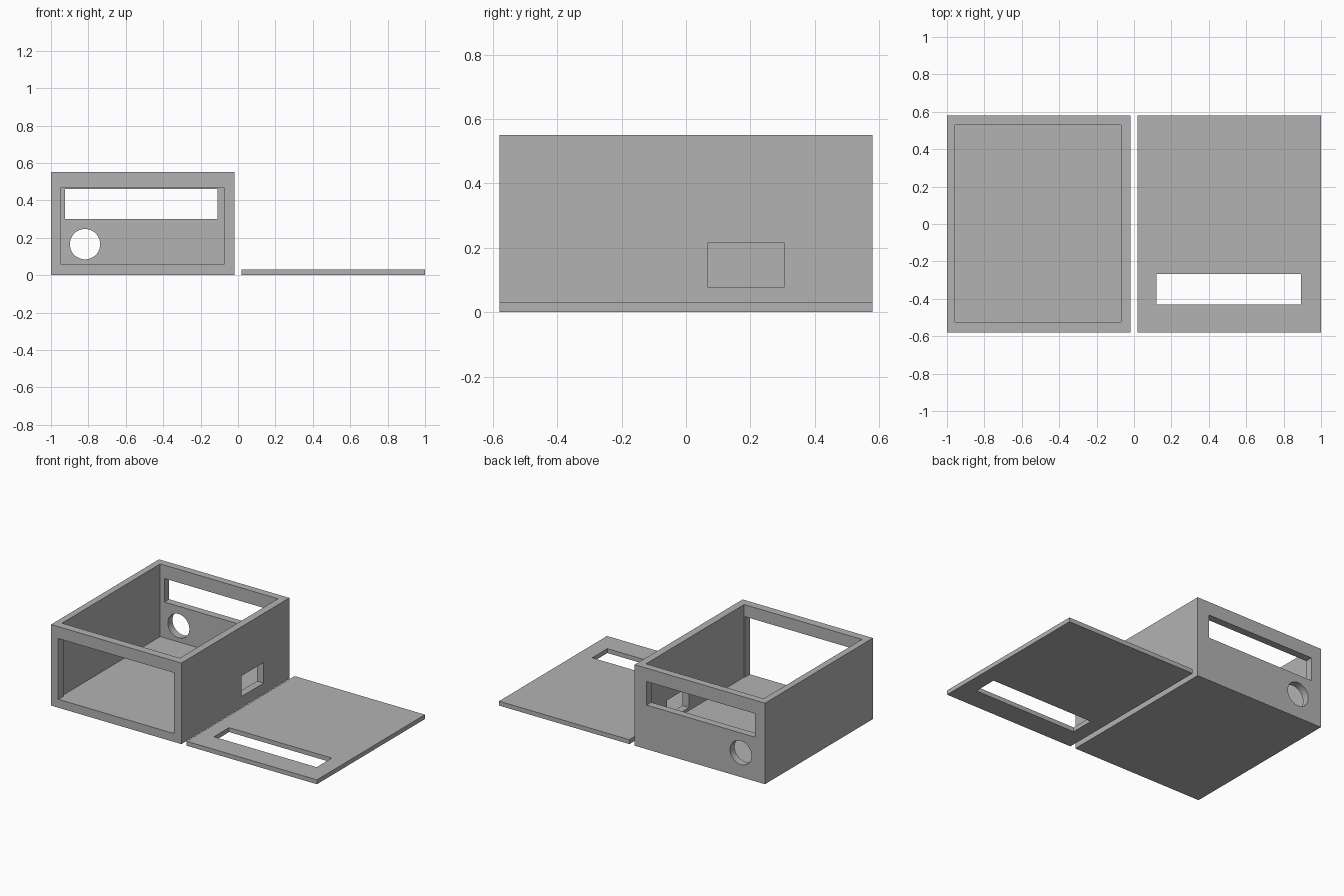
import bpy
from mathutils import Vector

cube = bpy.data.objects.get("Cube")
if cube:
    bpy.data.objects.remove(cube, do_unlink=True)

grey = bpy.data.materials.new("light grey plastic")
grey.use_nodes = True
colour = (0.45, 0.45, 0.45, 1)
grey.diffuse_color = colour
grey.node_tree.nodes["Principled BSDF"].inputs["Base Color"].default_value = colour


def block(name, low, high):
    """Box between two opposite corners."""
    low, high = Vector(low), Vector(high)
    bpy.ops.mesh.primitive_cube_add(size=1)
    obj = bpy.context.object
    obj.name = name
    for v in obj.data.vertices:
        v.co = [(low[i] + high[i]) / 2 + v.co[i] * (high[i] - low[i]) for i in range(3)]
    obj.data.materials.append(grey)
    return obj


def cut(body, cutter):
    """Subtract a cutter from a body, then discard the cutter."""
    cutter.hide_render = True
    mod = body.modifiers.new("cut", "BOOLEAN")
    mod.operation, mod.solver, mod.object = "DIFFERENCE", "EXACT", cutter
    bpy.context.view_layer.objects.active = body
    bpy.ops.object.modifier_apply(modifier=mod.name)
    bpy.data.objects.remove(cutter, do_unlink=True)


DEPTH = 0.58    # half depth of both parts
FLOOR = 0.057   # floor thickness of the case

# Open-topped case
case = block("case", (-1, -DEPTH, 0), (-0.02, DEPTH, 0.551))
cut(case, block("cavity", (-0.956, -0.525, FLOOR), (-0.07, 0.53, 0.7)))
# Wide window in the front wall
cut(case, block("front_window", (-0.946, -0.7, FLOOR), (-0.075, -0.4, 0.47)))
# Slot and round hole in the back wall
cut(case, block("back_slot", (-0.925, 0.4, 0.3), (-0.11, 0.7, 0.46)))
bpy.ops.mesh.primitive_cylinder_add(vertices=64, radius=0.081, depth=0.3,
                                    location=(-0.818, 0.55, 0.166),
                                    rotation=(1.5707963, 0, 0))
round_hole = bpy.context.object
round_hole.data.materials.append(grey)
cut(case, round_hole)
# Port in the side wall facing the lid
cut(case, block("side_port", (-0.2, 0.068, 0.077), (0.1, 0.304, 0.217)))

# Flat lid lying beside the case, with its slot
lid = block("lid", (0.02, -DEPTH, 0), (1, DEPTH, 0.03))
cut(lid, block("lid_slot", (0.12, -0.43, -0.1), (0.893, -0.267, 0.1)))

# Smooth the round hole, keep all other edges sharp
bpy.ops.object.select_all(action="DESELECT")
case.select_set(True)
bpy.context.view_layer.objects.active = case
bpy.ops.object.shade_smooth_by_angle()
